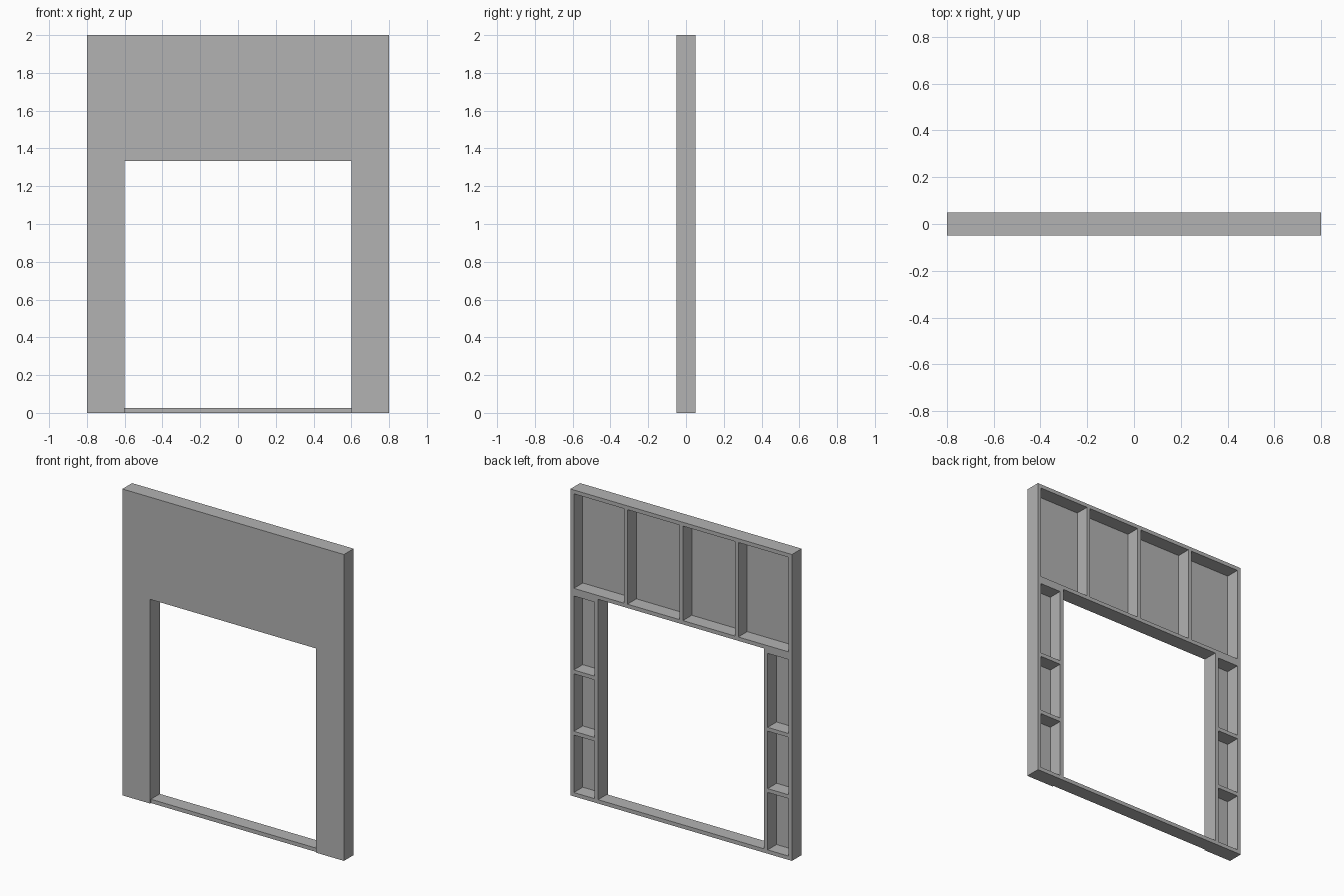
import bpy
import bmesh

cube = bpy.data.objects.get("Cube")
if cube:
    bpy.data.objects.remove(cube, do_unlink=True)

GREY = (0.45, 0.45, 0.45, 1.0)
mat = bpy.data.materials.new("plain grey")
mat.use_nodes = True
mat.diffuse_color = GREY
mat.node_tree.nodes["Principled BSDF"].inputs["Base Color"].default_value = GREY

# Main dimensions
HALF_W, HEIGHT, HALF_D = 0.8, 2.0, 0.05
OPEN_X, OPEN_Z = 0.6, 1.333      # half width and top of the doorway
T = 0.025                        # lumber thickness
PANEL_Y = -HALF_D + 0.0083       # back of the front sheathing


def add_object(name, bm):
    bmesh.ops.recalc_face_normals(bm, faces=bm.faces)
    mesh = bpy.data.meshes.new(name)
    bm.to_mesh(mesh)
    bm.free()
    mesh.materials.append(mat)
    bpy.context.collection.objects.link(bpy.data.objects.new(name, mesh))


def lumber(name, x0, x1, z0, z1):
    """One board filling the frame depth behind the sheathing."""
    bm = bmesh.new()
    bmesh.ops.create_cube(bm, size=1)
    for v in bm.verts:
        v.co = (x1 if v.co.x > 0 else x0,
                HALF_D if v.co.y > 0 else PANEL_Y,
                z1 if v.co.z > 0 else z0)
    add_object(name, bm)


# Front sheathing with the doorway cut out
outline = [(-HALF_W, 0), (-OPEN_X, 0), (-OPEN_X, OPEN_Z), (OPEN_X, OPEN_Z),
           (OPEN_X, 0), (HALF_W, 0), (HALF_W, HEIGHT), (-HALF_W, HEIGHT)]
bm = bmesh.new()
face = bm.faces.new([bm.verts.new((x, -HALF_D, z)) for x, z in outline])
back = bmesh.ops.extrude_face_region(bm, geom=[face])["geom"]
for v in back:
    if isinstance(v, bmesh.types.BMVert):
        v.co.y = PANEL_Y
add_object("front_sheathing", bm)

# Horizontal plates across the full width
lumber("bottom_plate", -HALF_W, HALF_W, 0, T)
lumber("header_plate", -HALF_W, HALF_W, OPEN_Z, OPEN_Z + T)
lumber("top_plate", -HALF_W, HALF_W, HEIGHT - T, HEIGHT)

# Studs above the doorway
for i in range(5):
    x = max(-HALF_W + T / 2, min(HALF_W - T / 2, -HALF_W + 0.4 * i))
    lumber(f"upper_stud_{i + 1}", x - T / 2, x + T / 2, OPEN_Z + T, HEIGHT - T)

# Narrow ladder frames on both sides of the doorway
for side, s in (("left", 1), ("right", -1)):
    def side_board(name, xa, xb, z0, z1):
        lumber(f"{side}_{name}", min(s * xa, s * xb), max(s * xa, s * xb), z0, z1)

    side_board("cap_plate", OPEN_X, HALF_W, OPEN_Z - T, OPEN_Z)
    side_board("outer_stud", HALF_W - T, HALF_W, T, OPEN_Z - T)
    side_board("jamb_stud", OPEN_X, OPEN_X + T, T, OPEN_Z - T)
    for label, z in (("lower", 0.4), ("upper", 0.8)):
        side_board(f"{label}_blocking", OPEN_X + T, HALF_W - T, z, z + T)
